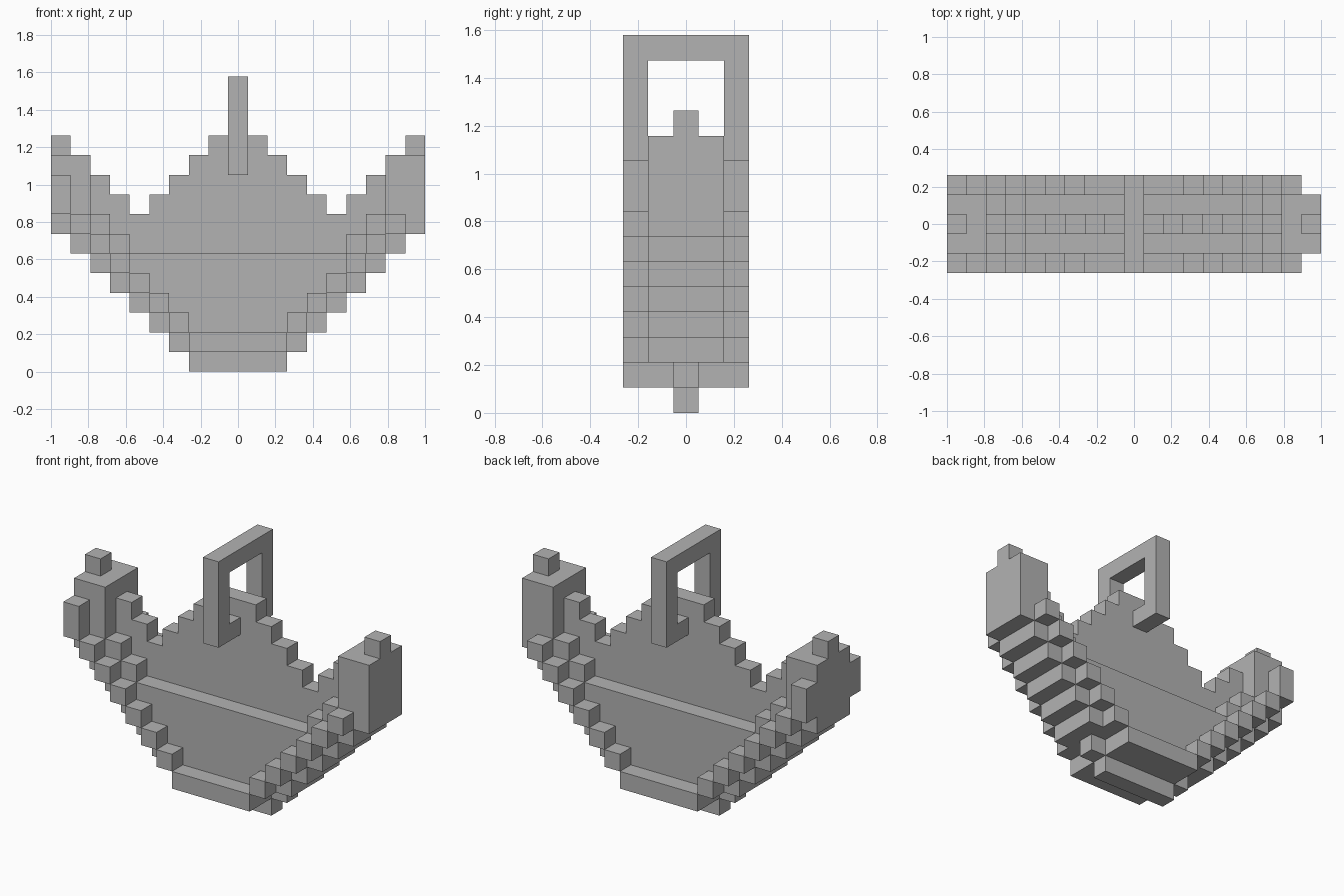
import bpy, bmesh
from mathutils import Vector

if "Cube" in bpy.data.objects:
    bpy.data.objects.remove(bpy.data.objects["Cube"])

COLS, ROWS = 19, 5          # grid cells along x and y
U = 2 / COLS                # size of one cell
MID = COLS // 2

grey = bpy.data.materials.new("stone_grey")
grey.use_nodes = True
grey.diffuse_color = (0.45, 0.45, 0.45, 1)
grey.node_tree.nodes["Principled BSDF"].inputs["Base Color"].default_value = grey.diffuse_color

parts = {}


def fill(part, cols, rows, levels):
    """Add a block of cells to a part, skipping cells already taken."""
    taken = set().union(*parts.values()) if parts else set()
    block = {(i, j, k) for i in cols for j in rows for k in levels}
    parts.setdefault(part, set()).update(block - taken)


def span(k):
    """Columns covered by the widening hull at level k."""
    return range(7 - k, 12 + k)


# Central blade: stepped keel below, zigzag crest above
for k in range(8):
    fill("centre_blade", span(k), [2], [k])
for i in range(COLS):
    d = abs(i - MID)
    fill("centre_blade", [i], [2], range(8, min(12, max(13 - d, 3 + d))))

# Thick lower hull and full-depth bottom plinth
fill("plinth", span(0), range(ROWS), [1])
for k in range(2, 6):
    fill("hull", span(k), range(1, 4), [k])

# Both ends: outer stair cubes, upper rim and end towers
for side, name in ((1, "right"), (-1, "left")):
    def flip(cols):
        return [i if side == 1 else COLS - 1 - i for i in cols]
    for k in range(2, 8):
        fill(name + "_stair", flip([8 - k]), [0, 4], [k])
    for k in (6, 7):
        fill(name + "_rim", flip(range(7 - k, 10 - k)), range(1, 4), [k])
    fill(name + "_tower", flip([0, 1]), range(1, 4), range(7, 11))

# Side blocks on one tower only
fill("tower_side_blocks", [0], [0, 4], [8, 9])

# Handle loop: two posts, top bar and the links to the blade
fill("handle", [MID], [0, 4], range(10, 15))
fill("handle", [MID], range(ROWS), [14])
fill("handle", [MID], [1, 3], [10])

solid = set().union(*parts.values())


def build(name, cells):
    """Skin the exposed sides of the cells and merge flat areas."""
    bm = bmesh.new()
    verts = {}

    def corner(p):
        if p not in verts:
            i, j, k = p
            verts[p] = bm.verts.new(Vector((i - COLS / 2, j - ROWS / 2, k)) * U)
        return verts[p]

    for c in sorted(cells):
        for axis in range(3):
            for step in (0, 1):
                near = list(c)
                near[axis] += 2 * step - 1
                if tuple(near) in solid:
                    continue
                ring = []
                for a, b in ((0, 0), (1, 0), (1, 1), (0, 1)):
                    p = list(c)
                    p[axis] += step
                    p[(axis + 1) % 3] += a
                    p[(axis + 2) % 3] += b
                    ring.append(corner(tuple(p)))
                bm.faces.new(ring if step else ring[::-1])
    bmesh.ops.dissolve_limit(bm, angle_limit=0.01, verts=bm.verts[:], edges=bm.edges[:])
    mesh = bpy.data.meshes.new(name)
    bm.to_mesh(mesh)
    bm.free()
    mesh.materials.append(grey)
    bpy.context.collection.objects.link(bpy.data.objects.new(name, mesh))


for name, cells in parts.items():
    build(name, cells)
